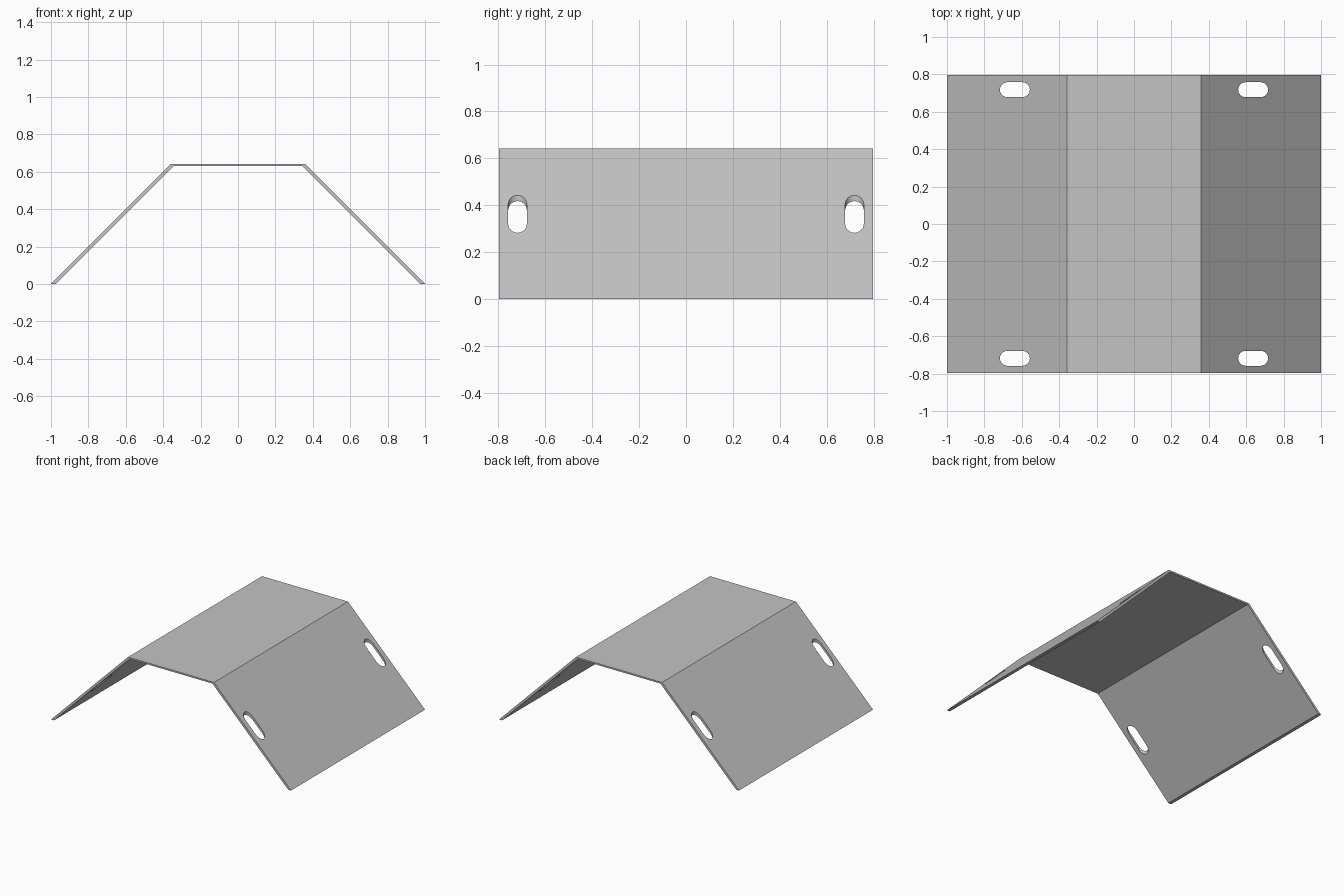
import bpy
import bmesh
import math

cube = bpy.data.objects.get("Cube")
if cube:
    bpy.data.objects.remove(cube, do_unlink=True)

# Plain grey metal
grey = bpy.data.materials.new("plain grey")
grey.use_nodes = True
colour = (0.55, 0.55, 0.55, 1)
grey.diffuse_color = colour
grey.node_tree.nodes["Principled BSDF"].inputs["Base Color"].default_value = colour


def prism(name, outline, offset):
    """Extrude a closed outline of 3D points along an offset."""
    bm = bmesh.new()
    face = bm.faces.new([bm.verts.new(p) for p in outline])
    out = bmesh.ops.extrude_face_region(bm, geom=[face])
    moved = [g for g in out["geom"] if isinstance(g, bmesh.types.BMVert)]
    bmesh.ops.translate(bm, vec=offset, verts=moved)
    bmesh.ops.recalc_face_normals(bm, faces=bm.faces)
    mesh = bpy.data.meshes.new(name)
    bm.to_mesh(mesh)
    bm.free()
    mesh.materials.append(grey)
    obj = bpy.data.objects.new(name, mesh)
    bpy.context.collection.objects.link(obj)
    return obj


# Bent sheet: flat top with two sloping flanges
half_depth = 0.797
half = [(0.358, 0.642), (1, 0), (0.975, 0), (0.345, 0.63)]
section = half + [(-x, z) for x, z in reversed(half)]
plate = prism("bent_plate", [(x, -half_depth, z) for x, z in section],
              (0, 2 * half_depth, 0))

# Vertical slots near the corners of both flanges
radius, reach, steps = 0.04, 0.04, 12
for sx in (-1, 1):
    for sy in (-1, 1):
        outline = []
        for end in (1, -1):
            for i in range(steps + 1):
                a = math.pi * (i / steps - end / 2)
                outline.append((sx * 0.637 + end * reach + radius * math.cos(a),
                                sy * 0.718 + radius * math.sin(a), 0.1))
        cutter = prism("slot_cutter", outline, (0, 0, 0.5))
        cutter.hide_render = True
        cutter.hide_set(True)
        cut = plate.modifiers.new("slot", 'BOOLEAN')
        cut.object = cutter
        cut.solver = 'EXACT'

# Keep the bends crisp and round the slot walls
bpy.context.view_layer.objects.active = plate
plate.select_set(True)
for modifier in list(plate.modifiers):
    cutter = modifier.object
    bpy.ops.object.modifier_apply(modifier=modifier.name)
    bpy.data.objects.remove(cutter, do_unlink=True)
bpy.ops.object.shade_smooth_by_angle(angle=math.radians(30))
